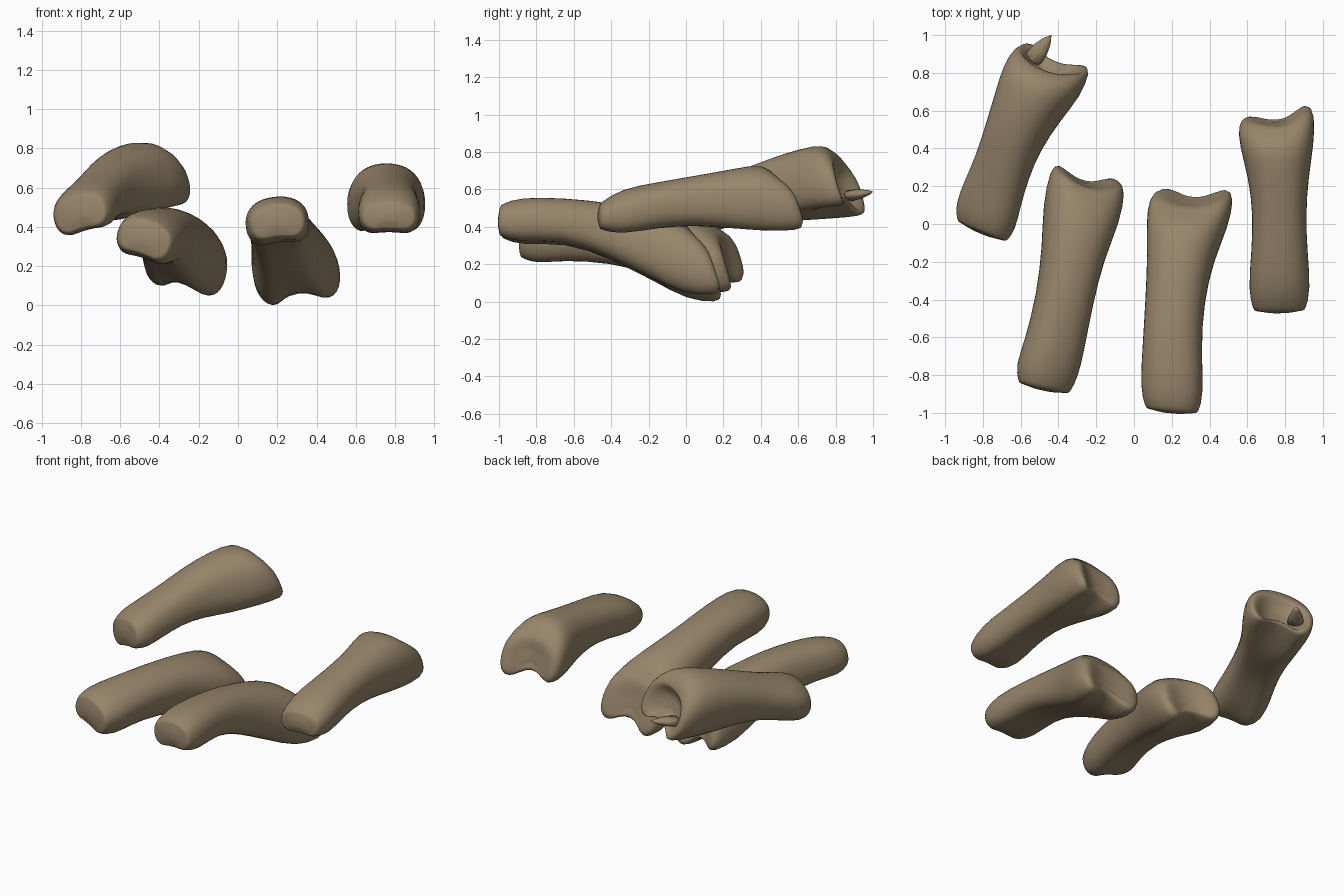
import bpy, bmesh, math
from mathutils import Vector, Matrix

if "Cube" in bpy.data.objects:
    bpy.data.objects.remove(bpy.data.objects["Cube"])

N = 20  # points round each cross-section

mat = bpy.data.materials.new("bone_brown")
mat.diffuse_color = (0.31, 0.235, 0.145, 1)
mat.use_nodes = True
mat.node_tree.nodes["Principled BSDF"].inputs["Base Color"].default_value = mat.diffuse_color


def spow(v, e):
    return math.copysign(abs(v) ** e, v)


def section(w, h, groove):
    """Domed top, flatter underside with a central groove."""
    pts = []
    for i in range(N):
        a = 2 * math.pi * (i + 0.5) / N
        c, s = math.cos(a), math.sin(a)
        x = spow(c, 0.88 if s > 0 else 0.75)
        z = spow(s, 0.92 if s > 0 else 0.75)
        if s < 0:
            z += groove * max(0, 1 - (x / 0.6) ** 2)
        pts.append((x * w, z * h))
    return pts


def bone(name, stations, roll0, roll1, lean, horns, cup, spike=None):
    """Loft from knuckle end to base. Station: x, y, half width, top z, bottom z."""
    first, last = stations[0], stations[-1]
    axis = Vector((last[0] - first[0], last[1] - first[1], 0)).normalized()
    right = Vector((axis.y, -axis.x, 0))
    up = Vector((0, 0, 1))
    bm = bmesh.new()
    rings = []

    def ring(st, t, groove, scale=1.0, push=lambda x, z: 0.0):
        x, y, w, zt, zb = st
        h = (zt - zb) / 2
        ctr = Vector((x, y, (zt + zb) / 2))
        rot = Matrix.Rotation(-(roll0 + (roll1 - roll0) * t), 3, axis)
        vs = []
        for px, pz in section(w, h, groove):
            px, pz = px * scale, pz * scale
            off = rot @ (right * px + up * pz)
            vs.append(bm.verts.new(ctr + off + axis * push(px / w, pz / h)))
        rings.append(vs)

    # knuckle end, gently rounded
    for sc in (0.3, 0.65, 0.92):
        ring(first, 0, 0.22, sc, lambda x, z, k=sc: -0.022 * (1.1 - k))
    n = len(stations) - 1
    for i, st in enumerate(stations[:-1]):
        g = 0.25 if i < 2 else (0.36 if i > n - 2 else 0.08)
        ring(st, i / n, g)

    # base end: two side lobes around a hollow, top edge leaning back
    def face(x, z):
        lobe = min(1, (x / 0.75) ** 2) * (0.75 - 0.25 * z)
        return (horns[0] if x < 0 else horns[1]) * lobe - lean * z

    for sc, d in zip((1.0, 0.84, 0.6, 0.3), cup):
        ring(last, 1, 0.6, sc, lambda x, z, d=d: face(x, z) + d)

    for a, b in zip(rings, rings[1:]):
        for i in range(N):
            j = (i + 1) % N
            bm.faces.new((a[i], a[j], b[j], b[i]))
    for vs in (rings[0], rings[-1]):
        c = bm.verts.new(sum((v.co for v in vs), Vector()) / N)
        for i in range(N):
            bm.faces.new((vs[i], vs[(i + 1) % N], c))

    # thin broken spur on the rim
    if spike:
        base, tip, rad = Vector(spike[0]), Vector(spike[1]), spike[2]
        d = tip - base
        m = (Matrix.Translation((base + tip) / 2) @ Matrix.Diagonal((1, 1, 0.6, 1))
             @ d.to_track_quat('Z', 'Y').to_matrix().to_4x4())
        bmesh.ops.create_cone(bm, cap_ends=True, segments=8, radius1=rad,
                              radius2=0.008, depth=d.length, matrix=m)

    bmesh.ops.recalc_face_normals(bm, faces=bm.faces)
    for f in bm.faces:
        f.smooth = True
    me = bpy.data.meshes.new(name)
    bm.to_mesh(me)
    bm.free()
    me.materials.append(mat)
    ob = bpy.data.objects.new(name, me)
    bpy.context.collection.objects.link(ob)
    sub = ob.modifiers.new("smooth", 'SUBSURF')
    sub.levels = sub.render_levels = 1


R = math.radians
HOLLOW = (0.0, 0.012, -0.03, -0.05)
DOMED = (-0.02, 0.012, 0.015, 0.01)

bone("finger_bone_outer_left", [
    (-0.805, -0.035, 0.145, 0.57, 0.37), (-0.79, 0.03, 0.174, 0.61, 0.35),
    (-0.755, 0.15, 0.166, 0.645, 0.385), (-0.70, 0.30, 0.152, 0.70, 0.43),
    (-0.645, 0.45, 0.158, 0.765, 0.44), (-0.565, 0.62, 0.185, 0.82, 0.425),
    (-0.49, 0.76, 0.222, 0.845, 0.435), (-0.445, 0.84, 0.212, 0.77, 0.45)],
    R(14), R(12), 0.05, (0.04, 0.04), HOLLOW,
    ((-0.56, 0.84, 0.55), (-0.43, 1.01, 0.60), 0.095))

bone("finger_bone_inner_left", [
    (-0.475, -0.865, 0.142, 0.44, 0.24), (-0.46, -0.78, 0.17, 0.475, 0.205),
    (-0.42, -0.65, 0.160, 0.49, 0.225), (-0.365, -0.40, 0.150, 0.505, 0.21),
    (-0.32, -0.15, 0.165, 0.49, 0.14), (-0.275, 0.06, 0.210, 0.455, 0.04),
    (-0.25, 0.20, 0.208, 0.39, 0.03)],
    R(-18), R(-11), 0.03, (0.07, 0.06), DOMED)

bone("finger_bone_inner_right", [
    (0.20, -0.985, 0.142, 0.52, 0.33), (0.20, -0.89, 0.172, 0.56, 0.285),
    (0.20, -0.65, 0.157, 0.555, 0.315), (0.215, -0.40, 0.156, 0.53, 0.22),
    (0.245, -0.18, 0.176, 0.485, 0.10), (0.28, 0.0, 0.218, 0.43, -0.02),
    (0.302, 0.11, 0.227, 0.35, -0.025)],
    R(5), R(8), 0.05, (0.04, 0.07), DOMED)

bone("finger_bone_outer_right", [
    (0.77, -0.455, 0.140, 0.53, 0.375), (0.77, -0.35, 0.168, 0.605, 0.335),
    (0.77, -0.15, 0.150, 0.64, 0.385), (0.77, 0.05, 0.141, 0.675, 0.40),
    (0.765, 0.25, 0.161, 0.71, 0.375), (0.755, 0.42, 0.200, 0.745, 0.34),
    (0.755, 0.525, 0.206, 0.67, 0.345)],
    0, 0, 0.03, (0.03, 0.10), DOMED)
